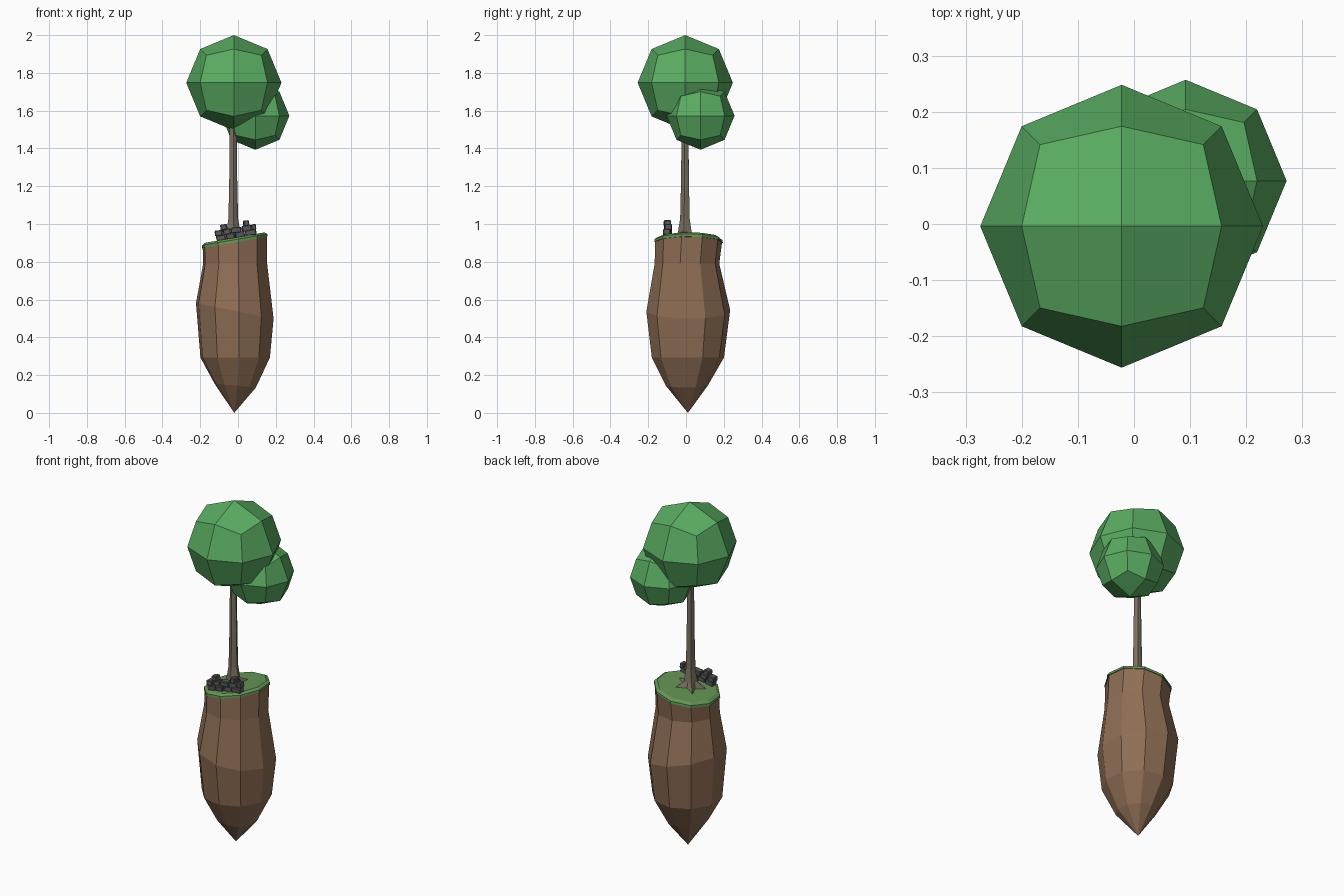
import bpy, bmesh, math, random
from mathutils import Matrix, Vector

if "Cube" in bpy.data.objects:
    bpy.data.objects.remove(bpy.data.objects["Cube"])

random.seed(4)


def material(name, rgb):
    m = bpy.data.materials.new(name)
    m.diffuse_color = (*rgb, 1)
    m.use_nodes = True
    m.node_tree.nodes["Principled BSDF"].inputs["Base Color"].default_value = m.diffuse_color
    return m


LEAF = material("leaf", (0.10, 0.41, 0.12))
SOIL = material("soil", (0.27, 0.155, 0.09))
BARK = material("bark", (0.20, 0.17, 0.12))
GRASS = material("grass", (0.13, 0.30, 0.09))
STONE = material("stone", (0.10, 0.10, 0.105))


def finish(bm, name, mat):
    bmesh.ops.recalc_face_normals(bm, faces=bm.faces)
    me = bpy.data.meshes.new(name)
    bm.to_mesh(me)
    bm.free()
    me.materials.append(mat)
    ob = bpy.data.objects.new(name, me)
    bpy.context.collection.objects.link(ob)
    return ob


def ground(x):
    """Height of the sloping turf."""
    return 0.925 + 0.175 * (x + 0.02)


def ring(cx, cy, rx, ry, z, tilt=0, n=10, start=-84, star=1):
    pts = []
    for i in range(n):
        a = math.radians(start + 360 * i / n)
        k = star if i % 2 else 1
        x = rx * k * math.cos(a)
        pts.append((cx + x, cy + ry * k * math.sin(a), z + tilt * x))
    return pts


def loft(name, rings, mat, tip=None):
    bm = bmesh.new()
    rows = [[bm.verts.new(p) for p in r] for r in rings]
    n = len(rows[0])
    for lo, hi in zip(rows, rows[1:]):
        for i in range(n):
            j = (i + 1) % n
            bm.faces.new((lo[i], lo[j], hi[j], hi[i]))
    if tip:
        t = bm.verts.new(tip)
        for i in range(n):
            bm.faces.new((rows[0][i], t, rows[0][(i + 1) % n]))
    else:
        bm.faces.new(rows[0])
    bm.faces.new(rows[-1])
    return finish(bm, name, mat)


# Floating rock, tapering to a point below
loft("earth_base", [
    ring(-0.015, 0.005, 0.112, 0.112, 0.145, -0.1),
    ring(-0.015, 0.01, 0.188, 0.192, 0.293),
    ring(-0.017, 0.012, 0.21, 0.223, 0.54, -0.2),
    ring(-0.015, 0.005, 0.173, 0.172, 0.79),
    ring(-0.017, 0.014, 0.174, 0.178, 0.908, 0.175),
], SOIL, tip=(-0.02, 0.01, 0))

# Turf cap with a chamfered rim
loft("grass_cap", [
    ring(-0.017, 0.014, 0.178, 0.182, 0.903, 0.175),
    ring(-0.017, 0.014, 0.177, 0.181, 0.917, 0.175),
    ring(-0.017, 0.014, 0.160, 0.164, 0.928, 0.175),
], GRASS)

# Trunk flaring into star-shaped roots
TX, TY = -0.026, -0.004
loft("trunk", [
    ring(TX, TY, 0.09, 0.09, 0.924, 0.175, star=0.42),
    ring(TX, TY, 0.039, 0.039, 0.955, 0.1, star=0.82),
    ring(TX, TY, 0.027, 0.027, 1.03, star=0.85),
    ring(TX, TY, 0.022, 0.022, 1.25, star=0.88),
    ring(TX, TY, 0.019, 0.019, 1.60, star=0.88),
], BARK)


# Crowns: once-subdivided cubes pushed out to a sphere
def crown(name, centre, r):
    bm = bmesh.new()
    bmesh.ops.create_cube(bm, size=2)
    bmesh.ops.subdivide_edges(bm, edges=bm.edges[:], cuts=1, use_grid_fill=True)
    for v in bm.verts:
        v.co = v.co.normalized() * r + Vector(centre)
    finish(bm, name, LEAF)


crown("crown_large", (-0.022, -0.004, 1.748), 0.252)
crown("crown_small", (0.092, 0.077, 1.573), 0.18)

# Ruined low wall of chamfered blocks: (x, course, width)
bm = bmesh.new()
blocks = [(-0.09, 0, 0.05), (-0.04, 0, 0.045), (0.01, 0, 0.05), (0.068, 0, 0.058),
          (-0.102, 1, 0.04), (-0.06, 1, 0.04), (-0.01, 1, 0.055), (0.045, 1, 0.05), (0.083, 1, 0.025),
          (-0.075, 2, 0.035), (0.043, 2, 0.03)]
for x, course, w in blocks:
    part = bmesh.new()
    bmesh.ops.create_cube(part, size=1)
    bmesh.ops.scale(part, vec=(w, 0.038, 0.03), verts=part.verts)
    bmesh.ops.bevel(part, geom=part.edges[:], offset=0.004, segments=1, affect='EDGES')
    m = (Matrix.Translation((x, -0.098 + random.uniform(-0.005, 0.005),
                             ground(x) + 0.014 + course * 0.027))
         @ Matrix.Rotation(-math.radians(9 + random.uniform(-4, 4)), 4, 'Y')
         @ Matrix.Rotation(random.uniform(-0.1, 0.1), 4, 'Z'))
    part.transform(m)
    tmp = bpy.data.meshes.new("block")
    part.to_mesh(tmp)
    part.free()
    bm.from_mesh(tmp)
    bpy.data.meshes.remove(tmp)
finish(bm, "stone_wall", STONE)
